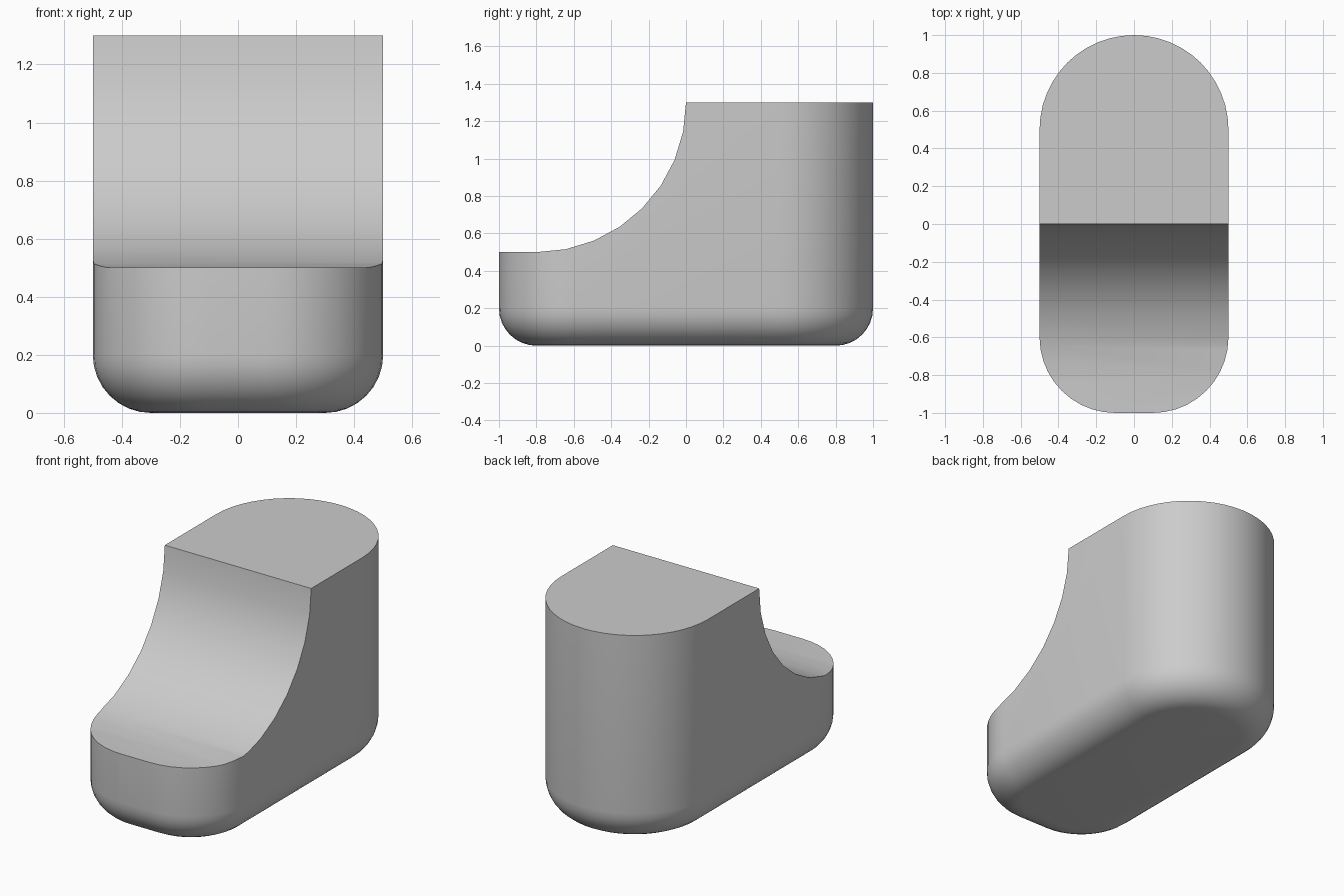
import bpy
import bmesh
from math import cos, sin, pi, radians

if "Cube" in bpy.data.objects:
    bpy.data.objects.remove(bpy.data.objects["Cube"], do_unlink=True)

HEIGHT = 1.3
FILLET = 0.2


def make_object(name, bm):
    bmesh.ops.recalc_face_normals(bm, faces=bm.faces)
    mesh = bpy.data.meshes.new(name)
    bm.to_mesh(mesh)
    bm.free()
    obj = bpy.data.objects.new(name, mesh)
    bpy.context.collection.objects.link(obj)
    return obj


def arc(cx, cy, radius, start, end, steps):
    angles = [radians(start + (end - start) * i / steps) for i in range(steps + 1)]
    return [(cx + radius * cos(a), cy + radius * sin(a)) for a in angles]


def footprint(inset):
    """Round back, and a front with two rounded corners."""
    return (arc(0, 0.5, 0.5 - inset, 0, 180, 24)
            + arc(-0.1, -0.6, 0.4 - inset, 180, 270, 10)
            + arc(0.1, -0.6, 0.4 - inset, 270, 360, 10))


# Body: footprint rings lofted through the bottom fillet up to the top
bm = bmesh.new()
levels = [(FILLET * (1 - sin(a)), FILLET * (1 - cos(a)))
          for a in (i * pi / 16 for i in range(9))] + [(0, HEIGHT)]
rings = [[bm.verts.new((x, y, z)) for x, y in footprint(inset)] for inset, z in levels]
for low, high in zip(rings, rings[1:]):
    for i in range(len(low)):
        j = (i + 1) % len(low)
        bm.faces.new((low[i], low[j], high[j], high[i]))
bm.faces.new(rings[0])
bm.faces.new(rings[-1])
body = make_object("body", bm)

# Cutter: concave quarter round running into the low front ledge
profile = arc(-0.8, HEIGHT, 0.8, 270, 360, 8) + [(0, 1.6), (-1.3, 1.6), (-1.3, 0.5)]
bm = bmesh.new()
side = bm.faces.new([bm.verts.new((-0.8, y, z)) for y, z in profile])
new = bmesh.ops.extrude_face_region(bm, geom=[side])["geom"]
bmesh.ops.translate(bm, vec=(1.6, 0, 0),
                    verts=[v for v in new if isinstance(v, bmesh.types.BMVert)])
cutter = make_object("slope_cutter", bm)
cutter.hide_render = True

bpy.ops.object.select_all(action="DESELECT")
body.select_set(True)
bpy.context.view_layer.objects.active = body
cut = body.modifiers.new("slope", "BOOLEAN")
cut.operation = "DIFFERENCE"
cut.solver = "EXACT"
cut.object = cutter
bpy.ops.object.modifier_apply(modifier=cut.name)
bpy.data.objects.remove(cutter, do_unlink=True)

# Plain grey finish, soft curves with crisp edges
grey = bpy.data.materials.new("light_grey")
grey.use_nodes = True
colour = (0.6, 0.6, 0.6, 1)
grey.diffuse_color = colour
grey.node_tree.nodes["Principled BSDF"].inputs["Base Color"].default_value = colour
body.data.materials.clear()
body.data.materials.append(grey)
bpy.ops.object.shade_smooth_by_angle(angle=radians(30))
